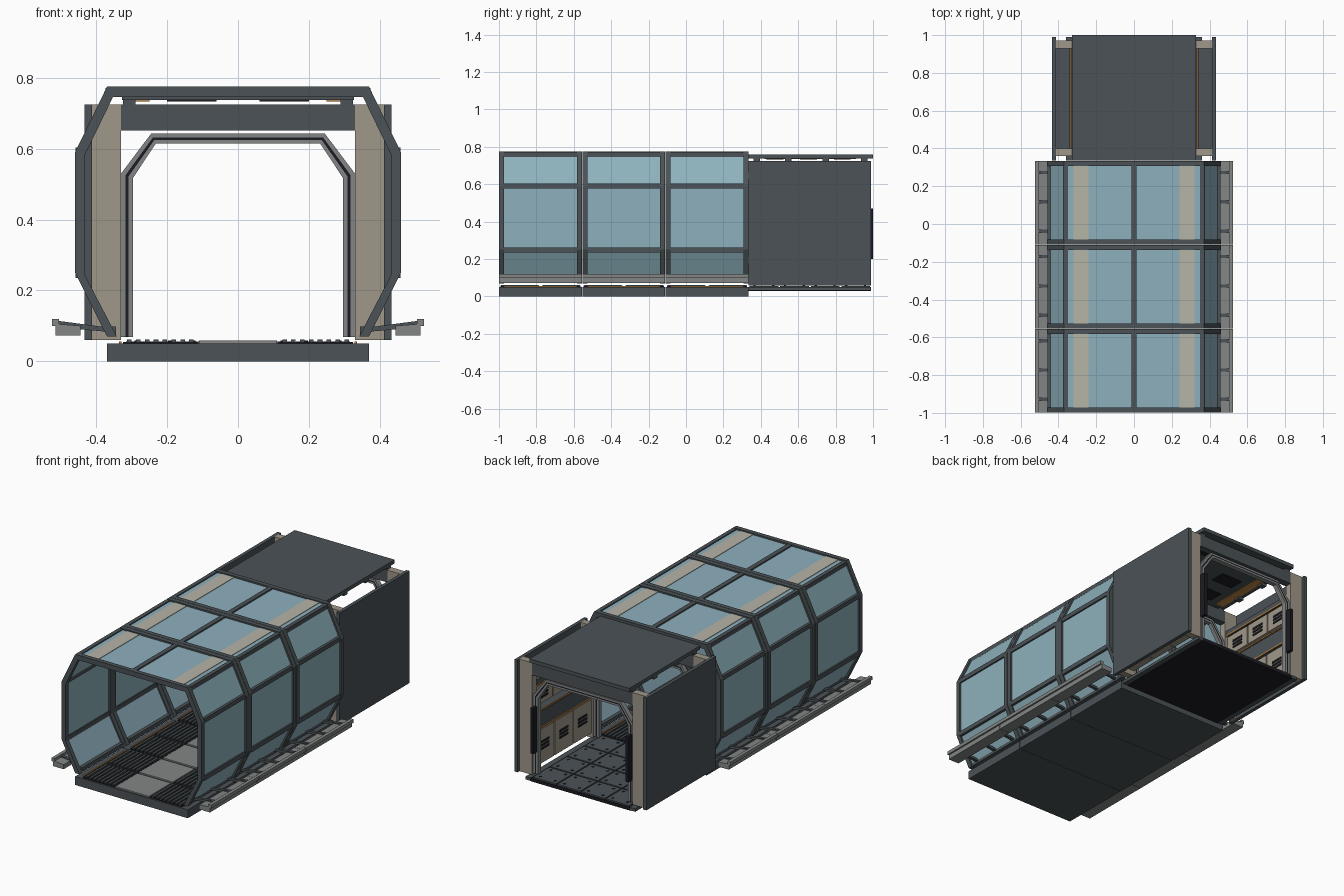
import bpy
import bmesh
from mathutils import Vector

default_cube = bpy.data.objects.get("Cube")
if default_cube:
    bpy.data.objects.remove(default_cube, do_unlink=True)


def make_material(name, red, green, blue):
    material = bpy.data.materials.new(name)
    material.use_nodes = True
    colour = (red, green, blue, 1)
    material.diffuse_color = colour
    material.node_tree.nodes["Principled BSDF"].inputs["Base Color"].default_value = colour
    return material


slate = make_material("dark slate metal", .07, .085, .092)
glass = make_material("pale blue glass", .27, .44, .51)
beige = make_material("warm beige panel", .35, .31, .25)
strip = make_material("pale light strip", .47, .46, .39)
grey = make_material("mid grey metal", .23, .24, .24)
black = make_material("near black rubber", .012, .011, .016)
orange = make_material("orange light", .55, .24, .06)


def finish(name, bm, material):
    bmesh.ops.recalc_face_normals(bm, faces=bm.faces)
    mesh = bpy.data.meshes.new(name)
    bm.to_mesh(mesh)
    bm.free()
    mesh.materials.append(material)
    part = bpy.data.objects.new(name, mesh)
    bpy.context.collection.objects.link(part)
    return part


def boxes(name, material, ranges, mirror=False):
    """Boxes given as x, y and z ranges, optionally repeated across x = 0."""
    bm = bmesh.new()
    for xs, ys, zs in ranges:
        for side in ((1, -1) if mirror else (1,)):
            cube = bmesh.ops.create_cube(bm, size=1)["verts"]
            for vert in cube:
                corner = [span[int(value > 0)] for span, value in zip((xs, ys, zs), vert.co)]
                vert.co = Vector((corner[0] * side, corner[1], corner[2]))
    return finish(name, bm, material)


def prisms(name, material, outlines, spans, mirror=False):
    """Outlines in x and z extruded along y over each span."""
    bm = bmesh.new()
    for outline in outlines:
        for start, end in spans:
            for side in ((1, -1) if mirror else (1,)):
                verts = [bm.verts.new((x * side, start, z)) for x, z in outline]
                face = bm.faces.new(verts)
                moved = bmesh.ops.extrude_face_region(bm, geom=[face])["geom"]
                for item in moved:
                    if isinstance(item, bmesh.types.BMVert):
                        item.co.y = end
    return finish(name, bm, material)


def symmetric_band(outer, inner):
    """Closed arch outline from right-hand half profiles running upward."""
    def full(half):
        return half + [(-x, z) for x, z in reversed(half)]
    return full(outer) + full(inner)[::-1]


# Layout
FRONT, JOINT, BACK = -1, .335, .99
LENGTH = (JOINT - FRONT) / 3
RIB = .028
sections = [(FRONT + LENGTH * i, FRONT + LENGTH * (i + 1)) for i in range(3)]
bays = [(a + RIB, b - RIB) for a, b in sections]
whole = (FRONT, JOINT)

# Glazed tunnel ribs
outer_shell = [(.37, .07), (.46, .25), (.46, .59), (.37, .775)]
inner_shell = [(.342, .07), (.432, .243), (.432, .583), (.353, .746)]
rib_spans = [(a + .001, a + RIB) for a, b in sections] + [(b - RIB, b - .001) for a, b in sections]
prisms("tunnel_ribs", slate, [symmetric_band(outer_shell, inner_shell)], rib_spans)

# Glass shell, set inside the ribs
outer_glass = [(.36, .075), (.45, .247), (.45, .588), (.364, .766)]
inner_glass = [(.352, .075), (.442, .245), (.442, .586), (.359, .758)]
prisms("tunnel_glass", glass, [symmetric_band(outer_glass, inner_glass)], bays)

# Rails running along the corners and the roof ridge
boxes("tunnel_rails", slate,
      [((x - .012, x + .012), bay, (z - .013, z + .013))
       for bay in bays for x, z in ((.447, .59), (.447, .248), (.362, .759), (.356, .085))], True)
boxes("roof_ridge_rail", slate, [((-.014, .014), bay, (.748, .774)) for bay in bays])
boxes("roof_light_strips", strip, [((.24, .32), bay, (.756, .769)) for bay in bays], True)

# Tunnel base and floor
boxes("tunnel_base", slate, [((-.37, .37), (a + .001, b - .001), (0, .05)) for a, b in sections])
boxes("floor_side_mats", black, [((.115, .325), (a + .01, b - .01), (.049, .055))
                                 for a, b in sections], True)
half = LENGTH / 2
boxes("floor_centre_tiles", grey,
      [((0, .11), (a + half * k + .008, a + half * (k + 1) - .008), (.049, .058))
       for a, b in sections for k in range(2)], True)
boxes("floor_slats", slate,
      [((.125 + .025 * n, .138 + .025 * n), (a + half * k + .012, a + half * (k + 1) - .012), (.05, .062))
       for a, b in sections for k in range(2) for n in range(8)], True)
boxes("floor_edge_lights", orange, [((.329, .336), bay, (.049, .056)) for bay in bays], True)

# Outer side rails with support arms
prisms("side_rails", grey,
       [[(.445, .073), (.515, .073), (.515, .1), (.525, .1), (.525, .12), (.505, .12), (.505, .105), (.445, .1)]],
       [(a + .001, b - .001) for a, b in sections], True)
arm_spans = [(a + LENGTH * f - .009, a + LENGTH * f + .009)
             for a, b in sections for f in (.16, .51, .86)]
prisms("side_rail_arms", slate, [[(.365, .083), (.445, .09), (.507, .1), (.507, .114), (.365, .095)]],
       arm_spans, True)

# Rear module walls and corner pillars
module = (JOINT, BACK)
inside = (.4, .93)
pillar_spans = ((.36, .4), (.93, .972))
boxes("outer_wall_panels", slate, [((.412, .433), module, (.06, .725))], True)
boxes("wall_skirts", slate, [((.325, .36), module, (.032, .05))], True)
boxes("corner_pillars", beige, [((.33, .412), span, (.06, .725)) for span in pillar_spans], True)
boxes("end_beams", slate, [((-.33, .33), span, (.652, .725)) for span in pillar_spans])

# Rear module roof and ceiling
boxes("module_roof", slate, [((-.328, .328), (JOINT, 1), (.738, .76))])
boxes("roof_brackets", slate, [((.29, .325), (y, y + .035), (.722, .74))
                               for y in (.36, .53, .73, .935)], True)
boxes("ceiling_lights", orange, [((.25, .3), (.42, .91), (.734, .739))], True)
boxes("ceiling_vents", black, [((.06, .2), (y, y + .09), (.733, .739))
                               for y in (.43, .61, .79)], True)

# Rear module floor
boxes("module_underfloor", black, [((-.33, .33), module, (.03, .048))])
tile = (BACK - JOINT) / 4
boxes("module_floor_tiles", slate,
      [((.16 * c + .004, .16 * c + .156), (JOINT + tile * r + .005, JOINT + tile * (r + 1) - .005), (.047, .056))
       for c in range(2) for r in range(4)], True)
boxes("floor_studs", black,
      [((.16 * c + u, .16 * c + u + .012), (JOINT + tile * r + v, JOINT + tile * r + v + .012), (.055, .058))
       for c in range(2) for r in range(4) for u in (.025, .12) for v in (.025, .125)], True)

# Chamfered door arches with a dark seal between two grey rims
levels = [(.33, .53, .245, .643), (.317, .526, .24, .632), (.309, .522, .236, .625), (.296, .518, .232, .615)]
profiles = [[(x, .068), (x, shoulder), (top_x, top)] for x, shoulder, top_x, top in levels]
arch_spans = ((.37, .395), (.935, .965))
for name, material, index in (("arch_outer_rims", grey, 0), ("arch_seals", black, 1), ("arch_inner_rims", grey, 2)):
    prisms(name, material, [symmetric_band(profiles[index], profiles[index + 1])], arch_spans)
boxes("door_handles", black, [((.303, .322), (.96, 1), (.2, .47))], True)

# Equipment along the inside walls
bay_length = (inside[1] - inside[0]) / 3
starts = [inside[0] + bay_length * n for n in range(3)]
boxes("lower_cabinets", beige, [((.337, .411), (y + .004, y + bay_length - .004), (.09, .29))
                                for y in starts], True)
boxes("upper_cabinets", beige, [((.345, .411), (y + .004, y + bay_length - .004), (.44, .56))
                                for y in starts], True)
boxes("wall_shelves", slate, [((.334, .412), inside, (.31, .4)), ((.338, .412), inside, (.57, .6))], True)
boxes("shelf_lights", orange, [((.331, .337), inside, (z, z + .008)) for z in (.3, .405)]
      + [((.334, .34), inside, (.562, .57))], True)
boxes("cabinet_vents", black,
      [((x, x + .006), (y + .05, y + .13), (z + .02 * n, z + .012 + .02 * n))
       for y in starts for x, z in ((.333, .17), (.341, .47)) for n in range(3)], True)
